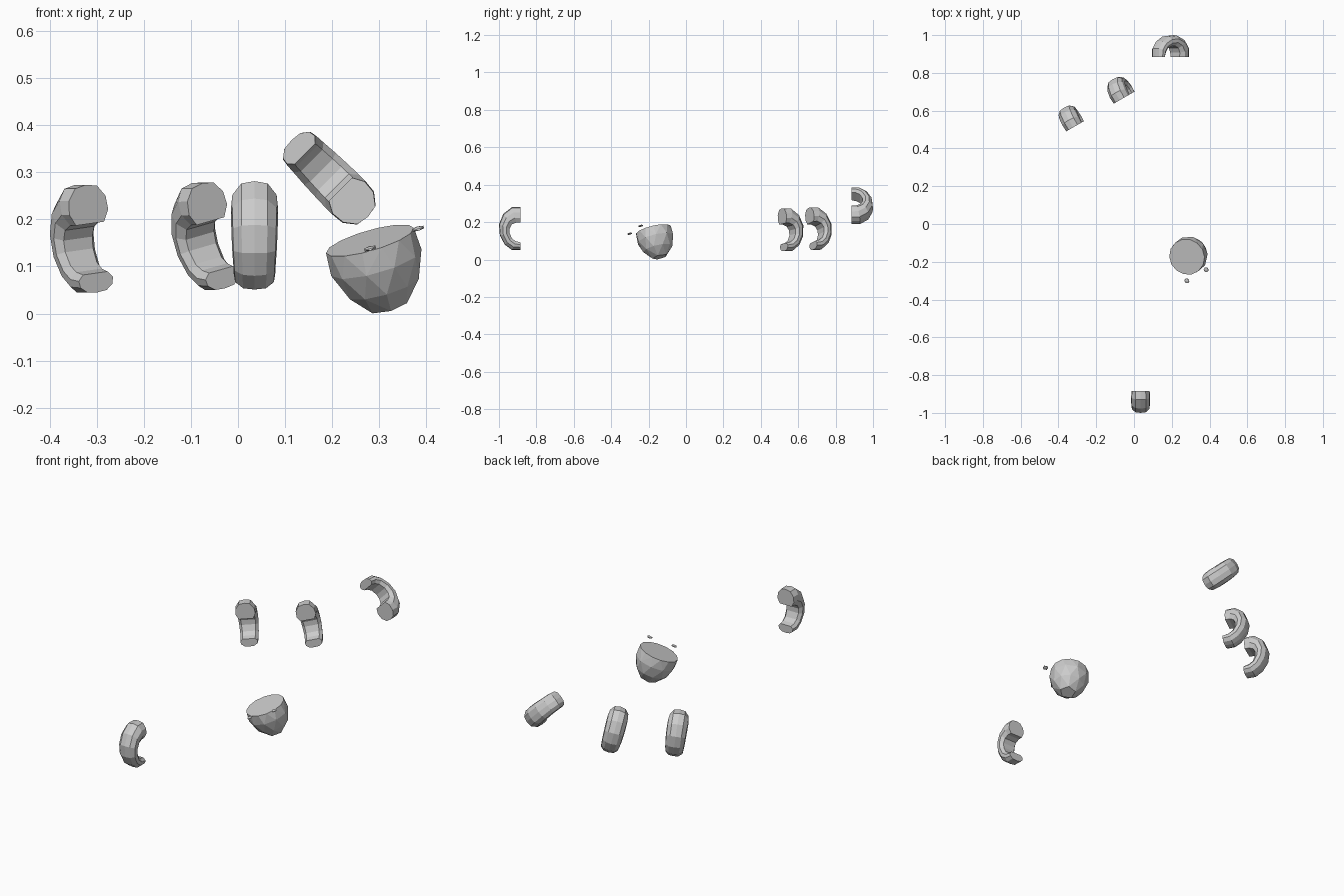
import bpy, bmesh, math
from mathutils import Vector, Matrix

if "Cube" in bpy.data.objects:
    bpy.data.objects.remove(bpy.data.objects["Cube"])


def finish(bm, name):
    bmesh.ops.recalc_face_normals(bm, faces=bm.faces)
    me = bpy.data.meshes.new(name)
    bm.to_mesh(me)
    bm.free()
    ob = bpy.data.objects.new(name, me)
    bpy.context.collection.objects.link(ob)
    return ob


# Curved half ring: stations of (outer depth, outer height, inner depth, inner height, width)
STATIONS = [
    (0.000, 0.113, 0.000, 0.030, 0.096),
    (0.045, 0.113, 0.022, 0.030, 0.100),
    (0.092, 0.076, 0.046, 0.020, 0.100),
    (0.115, 0.020, 0.058, -0.002, 0.098),
    (0.110, -0.040, 0.058, -0.027, 0.095),
    (0.084, -0.088, 0.045, -0.056, 0.090),
    (0.045, -0.117, 0.025, -0.070, 0.088),
    (0.000, -0.117, 0.000, -0.076, 0.084),
]
# Cross-section: (across width, inner 0 to outer 1)
HALF = [(0.36, 0), (0.5, 0.3), (0.47, 0.65), (0.28, 0.94)]
SECTION = HALF + [(0, 1)] + [(-u, v) for u, v in reversed(HALF)]


def curved_piece(name, center, bulge, roll):
    """bulge: heading of the rounded side in degrees, roll: tilt of the chord."""
    b = Vector((math.cos(math.radians(bulge)), math.sin(math.radians(bulge)), 0))
    up = Matrix.Rotation(math.radians(roll), 3, b) @ Vector((0, 0, 1))
    side = b.cross(up)
    c = Vector(center)
    bm = bmesh.new()
    rings = []
    for od, oh, idp, ih, w in STATIONS:
        ring = []
        for u, v in SECTION:
            d, h = idp + (od - idp) * v, ih + (oh - ih) * v
            ring.append(bm.verts.new(c + b * d + up * h + side * (u * w)))
        rings.append(ring)
    n = len(SECTION)
    for r0, r1 in zip(rings, rings[1:]):
        for i in range(n):
            j = (i + 1) % n
            bm.faces.new((r0[i], r0[j], r1[j], r1[i]))
    bm.faces.new(rings[0])
    bm.faces.new(rings[-1])
    return finish(bm, name)


curved_piece("curved_piece_left", (-0.311, 0.518, 0.161), 120, -7)
curved_piece("curved_piece_middle", (-0.052, 0.669, 0.167), 120, -14)
curved_piece("curved_piece_front", (0.035, -0.885, 0.168), -90, 0)
curved_piece("curved_piece_back", (0.196, 0.885, 0.285), 90, 135)

# Faceted body with a tilted flat top
TILT = Vector((-0.29, -0.24, 1)).normalized().to_track_quat('Z', 'Y').to_matrix().to_4x4()
bm = bmesh.new()
for k, (depth, radius, sides) in enumerate(
        [(0, 0.097, 14), (0.05, 0.1, 10), (0.105, 0.08, 10), (0.151, 0.04, 5)]):
    for i in range(sides):
        a = 2 * math.pi * (i + 0.5 * (k % 2)) / sides
        bm.verts.new((radius * math.cos(a), radius * math.sin(a), -depth))
bmesh.ops.convex_hull(bm, input=bm.verts)
bmesh.ops.dissolve_limit(bm, angle_limit=0.02, verts=bm.verts, edges=bm.edges)
bm.transform(Matrix.Translation((0.28, -0.174, 0.155)) @ TILT)
finish(bm, "round_body")

# Two small flat pebbles in front of the body
for name, pos in (("pebble_left", (0.28, -0.301, 0.138)),
                  ("pebble_right", (0.382, -0.242, 0.180))):
    bm = bmesh.new()
    bmesh.ops.create_icosphere(bm, subdivisions=1, radius=0.015)
    bm.transform(Matrix.Translation(pos) @ TILT @ Matrix.Diagonal((1, 1, 0.3, 1)))
    finish(bm, name)
